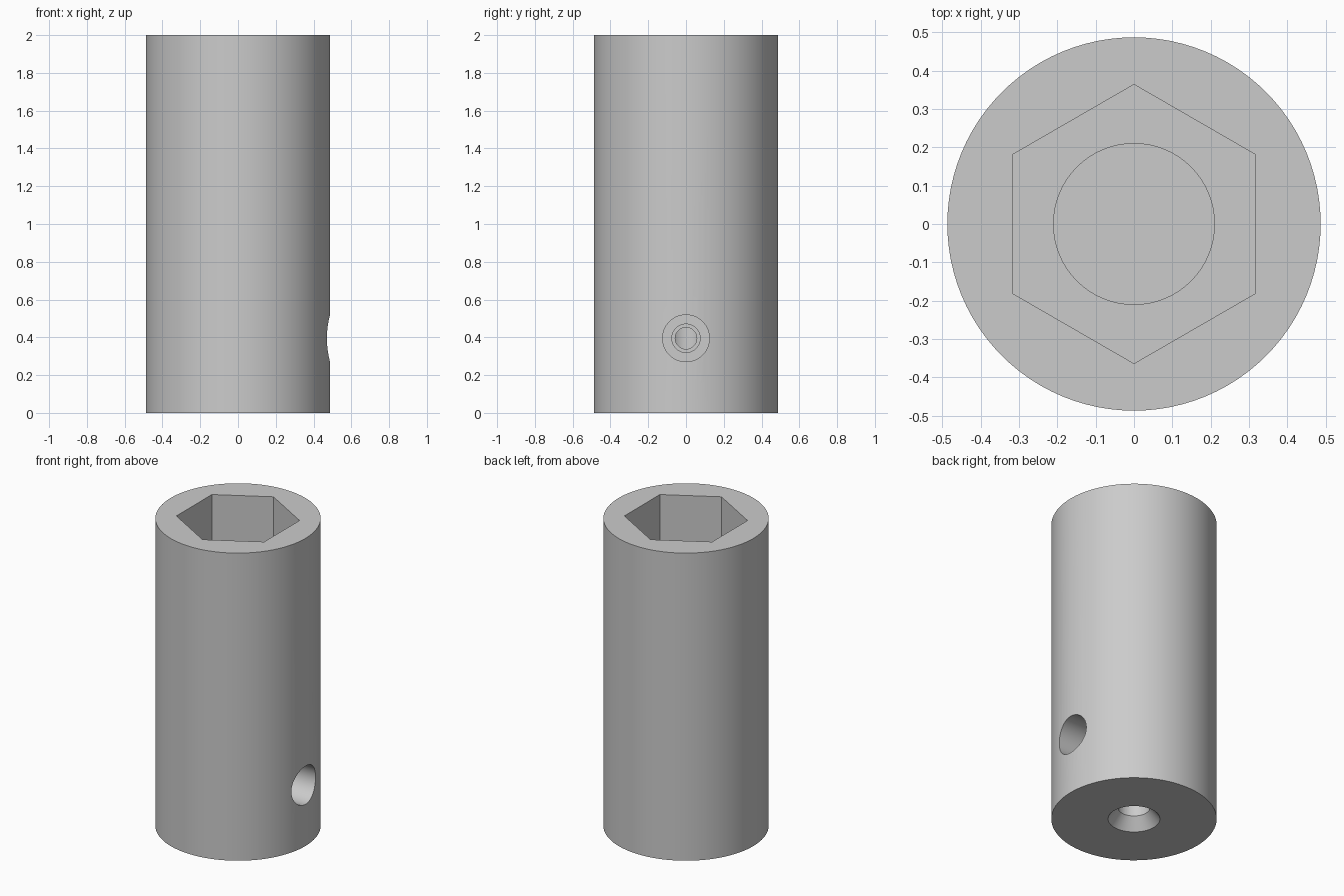
import bpy
import math

cube = bpy.data.objects.get("Cube")
if cube:
    bpy.data.objects.remove(cube, do_unlink=True)

LENGTH = 2.0
RADIUS = 0.487
SCREW_Z = 0.395

# One plain grey material
grey = bpy.data.materials.new("plain_grey")
grey.use_nodes = True
colour = (0.6, 0.6, 0.6, 1)
grey.diffuse_color = colour
grey.node_tree.nodes["Principled BSDF"].inputs["Base Color"].default_value = colour


def rod(name, r_start, r_end, start, end, sides=64, axis="Z", turn=0.0):
    """Cylinder or cone between two positions along Z, or along X at screw height."""
    middle = (start + end) / 2
    along_x = axis == "X"
    bpy.ops.mesh.primitive_cone_add(
        vertices=sides, radius1=r_start, radius2=r_end, depth=end - start,
        location=(middle, 0, SCREW_Z) if along_x else (0, 0, middle),
        rotation=(0, math.pi / 2, 0) if along_x else (0, 0, turn))
    obj = bpy.context.object
    obj.name = name
    obj.data.materials.append(grey)
    return obj


# Outer barrel
body = rod("socket_body", RADIUS, RADIUS, 0, LENGTH, sides=96)

# Hexagonal socket, bolt clearance, shaft bore with chamfer, stepped set screw hole
hex_r = 0.364
cutters = [
    rod("hex_socket", hex_r, hex_r, 1.4, LENGTH + 0.1, sides=6),
    rod("bolt_clearance", 0.21, 0.21, 1.0, 1.5),
    rod("shaft_bore", 0.094, 0.094, -0.1, 0.8),
    rod("bore_chamfer", 0.161, 0.09, -0.01, 0.08),
    rod("screw_counterbore", 0.124, 0.124, 0.22, 0.6, axis="X"),
    rod("screw_clearance", 0.075, 0.075, 0.14, 0.3, axis="X"),
    rod("screw_pilot", 0.057, 0.057, 0.0, 0.2, axis="X"),
]

# Cut each hole into the barrel
bpy.ops.object.select_all(action="DESELECT")
bpy.context.view_layer.objects.active = body
body.select_set(True)
for cutter in cutters:
    cut = body.modifiers.new(cutter.name, "BOOLEAN")
    cut.operation = "DIFFERENCE"
    cut.solver = "EXACT"
    cut.object = cutter
    bpy.ops.object.modifier_apply(modifier=cut.name)
    bpy.data.objects.remove(cutter, do_unlink=True)

# Round walls smooth, rims and hexagon corners sharp
bpy.ops.object.shade_smooth_by_angle(angle=math.radians(25))
